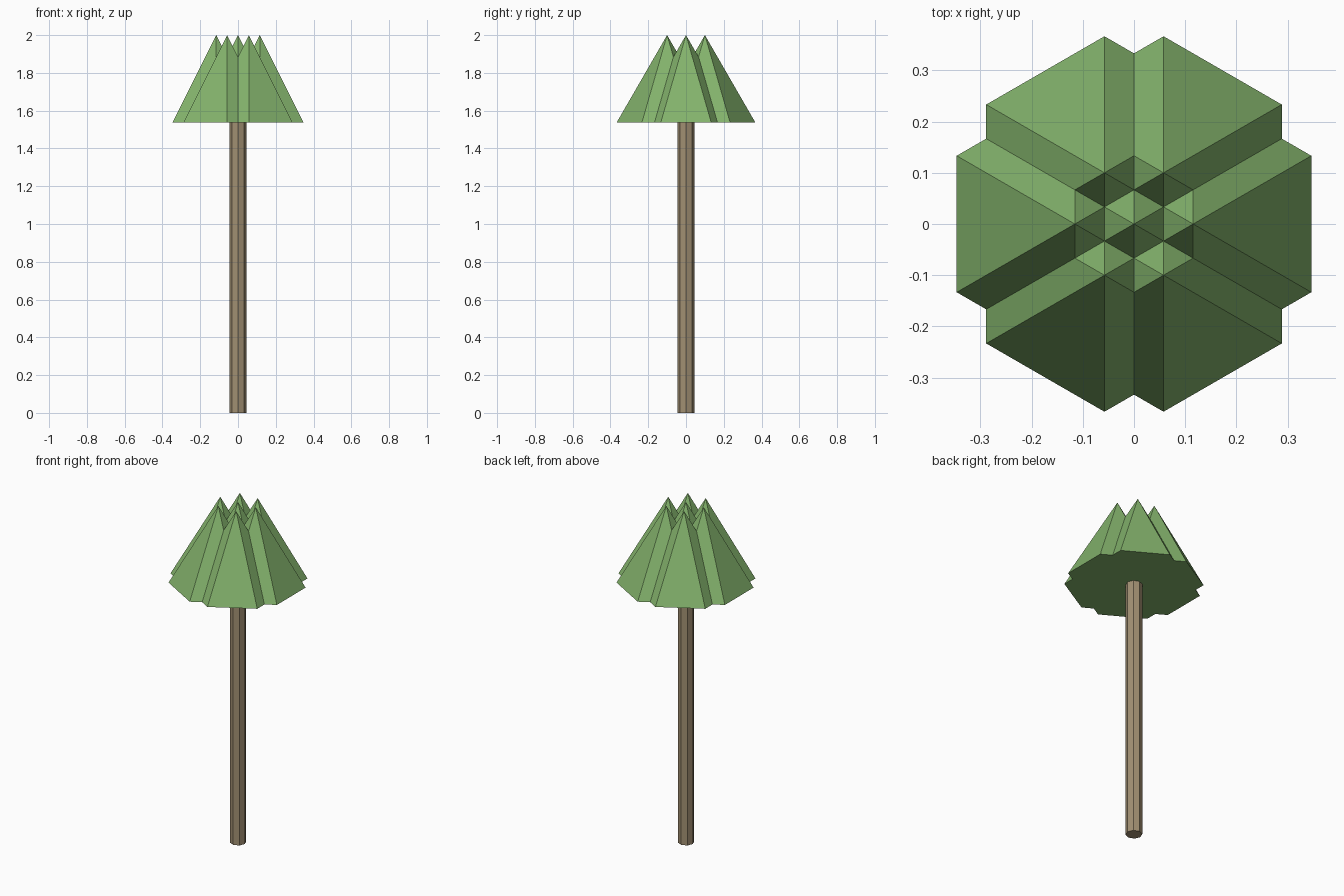
import bpy
from math import cos, sin, pi, sqrt

if "Cube" in bpy.data.objects:
    bpy.data.objects.remove(bpy.data.objects["Cube"])

R = 4 / 15            # leaf cone radius
H = R * sqrt(3)       # leaf cone height
SPACING = 0.1155      # distance between neighbouring cone tips
TOP = 2.0


def material(name, color):
    m = bpy.data.materials.new(name)
    m.diffuse_color = (*color, 1)
    m.use_nodes = True
    m.node_tree.nodes["Principled BSDF"].inputs["Base Color"].default_value = m.diffuse_color
    return m


def cone(name, sides, r1, r2, z0, z1, x, y, mat):
    bpy.ops.mesh.primitive_cone_add(vertices=sides, radius1=r1, radius2=r2,
                                    depth=z1 - z0, location=(x, y, (z0 + z1) / 2))
    ob = bpy.context.object
    ob.name = name
    ob.data.materials.append(mat)
    return ob


green = material("leaf_green", (0.23, 0.45, 0.15))
brown = material("bark_brown", (0.36, 0.28, 0.17))

# Octagonal trunk
cone("trunk", 8, 0.0444, 0.0444, 0, TOP - H, 0, 0, brown)

# Crown: one central hexagonal cone and six around it
cone("crown_center", 6, R, 0, TOP - H, TOP, 0, 0, green)
for i in range(6):
    a = i * pi / 3
    cone(f"crown_cone_{i + 1}", 6, R, 0, TOP - H, TOP,
         SPACING * cos(a), SPACING * sin(a), green)
